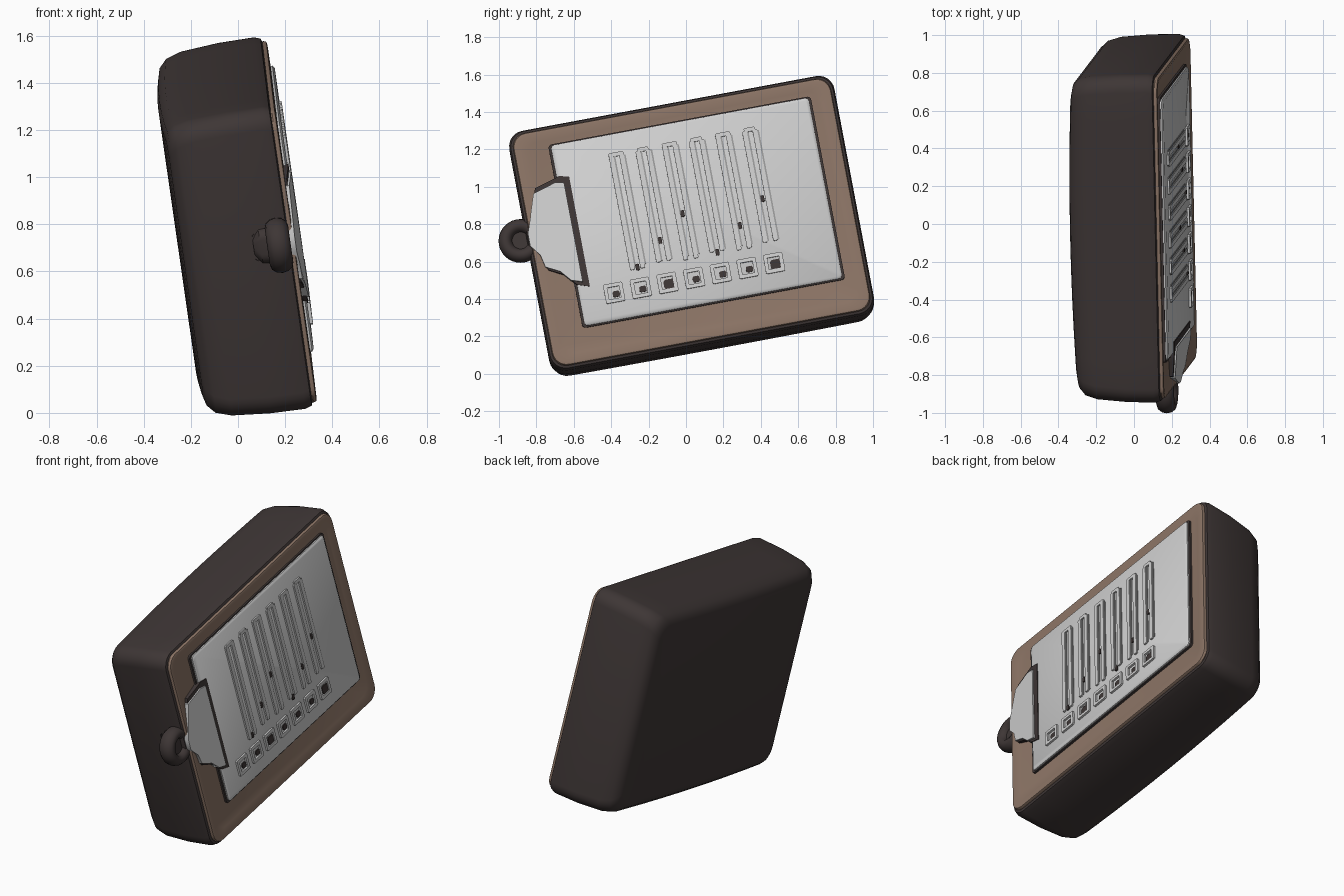
import bpy, bmesh, math
from mathutils import Matrix, Vector

cube = bpy.data.objects.get("Cube")
if cube:
    bpy.data.objects.remove(cube, do_unlink=True)


def material(name, rgb):
    m = bpy.data.materials.new(name)
    m.use_nodes = True
    m.diffuse_color = (*rgb, 1)
    m.node_tree.nodes["Principled BSDF"].inputs["Base Color"].default_value = (*rgb, 1)
    return m


DARK = material("dark brown", (0.048, 0.037, 0.036))
BROWN = material("board brown", (0.265, 0.178, 0.133))
PAPER = material("paper grey", (0.62, 0.62, 0.62))
INK = material("line grey", (0.33, 0.33, 0.33))

# Leaning frame: local x runs along the board, y across it, z out of its face
along = Vector((-0.022, 0.983, 0.183)).normalized()
across = Vector((-0.14, -0.18, 0.974))
across = (across - along * across.dot(along)).normalized()
FRAME = Matrix((along, across, along.cross(across))).transposed().to_4x4()
FRAME.translation = (0.226, 0.03, 0.812)


def finish(name, bm, mat):
    bmesh.ops.recalc_face_normals(bm, faces=bm.faces)
    bm.transform(FRAME)
    me = bpy.data.meshes.new(name)
    bm.to_mesh(me)
    bm.free()
    me.materials.append(mat)
    ob = bpy.data.objects.new(name, me)
    bpy.context.collection.objects.link(ob)
    bpy.ops.object.select_all(action='DESELECT')
    ob.select_set(True)
    bpy.context.view_layer.objects.active = ob
    bpy.ops.object.shade_smooth_by_angle(angle=math.radians(40))


def loft(bm, rings):
    loops = [[bm.verts.new(p) for p in ring] for ring in rings]
    n = len(loops[0])
    for a, b in zip(loops, loops[1:]):
        for i in range(n):
            j = (i + 1) % n
            bm.faces.new((a[i], a[j], b[j], b[i]))
    bm.faces.new(loops[0][::-1])
    bm.faces.new(loops[-1])


def round_rect(cx, cy, hx, hy, r, z, seg=6):
    pts = []
    for k, (sx, sy) in enumerate(((1, 1), (-1, 1), (-1, -1), (1, -1))):
        for i in range(seg + 1):
            t = math.pi / 2 * (k + i / seg)
            pts.append((cx + sx * (hx - r) + r * math.cos(t),
                        cy + sy * (hy - r) + r * math.sin(t), z))
    return pts


def slab(name, mat, centre, half, radius, levels, crown=0):
    """Rounded block lofted through (height, inset) levels; crown bulges its back."""
    bm = bmesh.new()
    loft(bm, [round_rect(*centre, half[0] - s, half[1] - s, radius, z)
              for z, s in levels])
    if crown:
        for i in range(-4, 5):
            bmesh.ops.bisect_plane(bm, geom=bm.verts[:] + bm.edges[:] + bm.faces[:],
                                   plane_co=(i * half[0] / 5.5, 0, 0), plane_no=(1, 0, 0))
        for v in bm.verts:
            if v.co.z < -0.1:
                v.co.z -= crown * (1 - (v.co.x / half[0]) ** 2)
    finish(name, bm, mat)


def box(bm, x, y, sx, sy, z0, z1):
    loft(bm, [round_rect(x, y, sx / 2, sy / 2, min(sx, sy) * 0.2, z, 1)
              for z in (z0, z1)])


# Thick case with a crowned, softened back, and the shallow board in its face
HALF = (0.884, 0.658)
slab("case", DARK, (0, 0), HALF, 0.085,
     [(-0.466, 0.1), (-0.456, 0.062), (-0.425, 0.032), (-0.36, 0.014),
      (-0.2, 0.002), (-0.05, 0), (-0.022, 0.008), (-0.015, 0.025)], crown=0.025)
slab("board", BROWN, (0, 0), HALF, 0.075,
     [(-0.05, 0.03), (-0.012, 0.02), (0, 0.024), (0.003, 0.035), (-0.008, 0.08)])

# Paper with a thin dark edge below it
PC, PH = (0.036, 0.047), (0.70, 0.495)
slab("paper_edge", DARK, PC, (PH[0] + 0.014, PH[1] + 0.008), 0.02,
     [(-0.02, 0), (0.004, 0)])
slab("paper", PAPER, PC, PH, 0.02, [(-0.02, 0), (0.012, 0), (0.02, 0.01)])

# Clip: a stepped plate sloping down towards the ring
OUTLINE = [(-0.63, 0.335), (-0.68, 0.345), (-0.73, 0.33), (-0.805, 0.31),
           (-0.835, 0.22), (-0.85, 0.17), (-0.875, 0.10), (-0.875, 0.03),
           (-0.83, -0.03), (-0.815, -0.10), (-0.74, -0.14), (-0.69, -0.20),
           (-0.63, -0.22)]


def clip_plate(name, mat, grow, shift, z0, z1):
    cx, cy = -0.73, 0.06
    ring = [(cx + (x - cx) * grow + shift, cy + (y - cy) * grow) for x, y in OUTLINE]
    bm = bmesh.new()
    loft(bm, [[(x, y, z0) for x, y in ring],
              [(x, y, z1 + 0.12 * min(0, x + 0.66)) for x, y in ring]])
    finish(name, bm, mat)


clip_plate("clip_border", DARK, 1.09, 0.022, -0.05, 0.025)
clip_plate("clip", PAPER, 0.98, 0, -0.04, 0.034)

# Hanging ring at the clip end, with a dark web and a mount on the case
RING = Vector((-0.916, 0.077, -0.062))
bm = bmesh.new()
N, M = 32, 12
grid = []
for i in range(N):
    a = 2 * math.pi * i / N
    row = []
    for j in range(M):
        b = 2 * math.pi * j / M
        r = 0.08 + 0.038 * math.cos(b)
        row.append(bm.verts.new(RING + Vector((r * math.cos(a), r * math.sin(a),
                                               0.05 * math.sin(b)))))
    grid.append(row)
for i in range(N):
    for j in range(M):
        k, l = (i + 1) % N, (j + 1) % M
        bm.faces.new((grid[i][j], grid[k][j], grid[k][l], grid[i][l]))
finish("ring", bm, DARK)
slab("ring_web", DARK, RING[:2], (0.07, 0.07), 0.069, [(-0.08, 0), (-0.045, 0)])
slab("ring_mount", DARK, (-0.87, 0.077), (0.05, 0.08), 0.045,
     [(-0.17, 0.03), (-0.14, 0.005), (-0.07, 0)])

# Ruled rows: paired raised strips with thin grey lines beside them
ridges, lines, marks = bmesh.new(), bmesh.new(), bmesh.new()
for i in range(6):
    u = -0.33 + 0.145 * i
    for side in (-0.028, 0.028):
        box(ridges, u + side, 0.12, 0.026, 0.64 - 0.03 * (i % 2), 0.01, 0.03)
        box(lines, u + side + 0.017, 0.12, 0.009, 0.6, 0.01, 0.025)
    box(ridges, u, 0.43, 0.06, 0.022, 0.01, 0.03)
    box(marks, u, -0.19 + 0.12 * (i % 3), 0.02, 0.035, 0.01, 0.028)
finish("row_ridges", ridges, PAPER)
finish("row_lines", lines, INK)

# Check boxes: raised square frames with dark marks
frames = bmesh.new()
for i in range(7):
    u, v = -0.478 + 0.145 * i, -0.303
    for s in (-1, 1):
        box(frames, u + s * 0.042, v, 0.02, 0.1, 0.01, 0.032)
        box(frames, u, v + s * 0.042, 0.1, 0.02, 0.01, 0.032)
    size = 0.062 if i in (2, 6) else 0.038
    box(marks, u + 0.01, v - 0.008, size, size * 0.85, 0.01, 0.026)
finish("check_frames", frames, PAPER)
finish("check_marks", marks, DARK)
